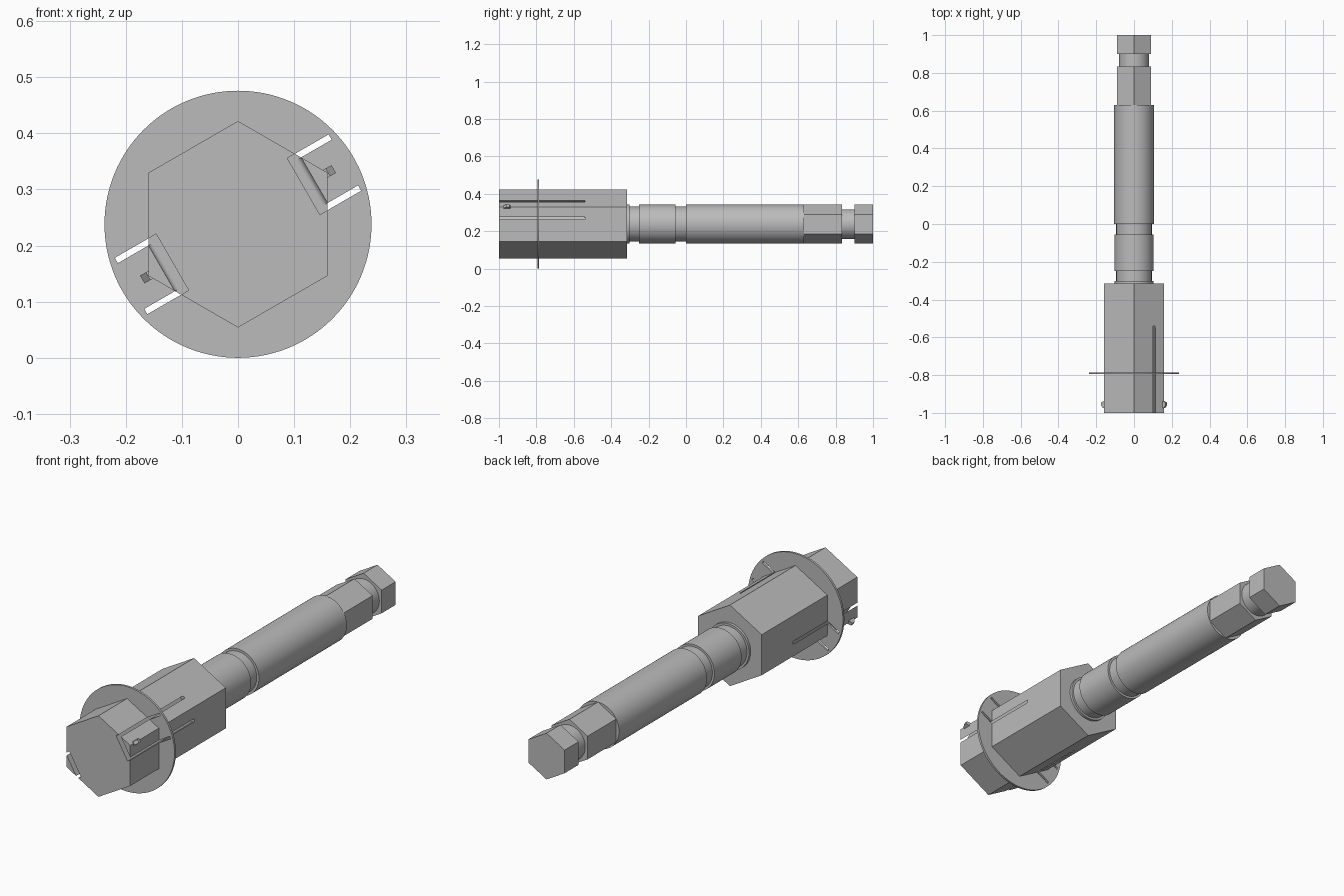
import bpy, bmesh
from math import pi, sin, cos, radians
from mathutils import Matrix

if "Cube" in bpy.data.objects:
    bpy.data.objects.remove(bpy.data.objects["Cube"], do_unlink=True)

AXIS_Z = 0.238

grey = bpy.data.materials.new("plain_grey")
grey.use_nodes = True
colour = (0.5, 0.5, 0.5, 1)
grey.diffuse_color = colour
grey.node_tree.nodes["Principled BSDF"].inputs["Base Color"].default_value = colour


def finish(name, bm, matrix):
    bmesh.ops.recalc_face_normals(bm, faces=bm.faces)
    bm.transform(matrix)
    mesh = bpy.data.meshes.new(name)
    bm.to_mesh(mesh)
    bm.free()
    mesh.materials.append(grey)
    obj = bpy.data.objects.new(name, mesh)
    bpy.context.collection.objects.link(obj)
    return obj


def activate(obj):
    bpy.ops.object.select_all(action="DESELECT")
    obj.select_set(True)
    bpy.context.view_layer.objects.active = obj


def turned(name, profile, sides):
    """Closed solid around the long axis from (radius, y) points."""
    bm = bmesh.new()
    rings = []
    for r, y in profile:
        angles = [pi / 2 + 2 * pi * i / sides for i in range(sides)]
        rings.append([bm.verts.new((r * cos(a), y, r * sin(a))) for a in angles])
    for a, b in zip(rings, rings[1:]):
        for i in range(sides):
            j = (i + 1) % sides
            bm.faces.new((a[i], a[j], b[j], b[i]))
    bm.faces.new(rings[0])
    bm.faces.new(rings[-1])
    return finish(name, bm, Matrix.Translation((0, 0, AXIS_Z)))


def plate(name, outline, t0, t1, angle):
    """Outline in (radial, y), extruded sideways, turned to a hexagon corner."""
    bm = bmesh.new()
    low, high = ([bm.verts.new((u, y, t)) for u, y in outline] for t in (t0, t1))
    bm.faces.new(low)
    bm.faces.new(high)
    for i in range(len(low)):
        j = (i + 1) % len(low)
        bm.faces.new((low[i], low[j], high[j], high[i]))
    place = Matrix.Translation((0, 0, AXIS_Z)) @ Matrix.Rotation(-radians(angle), 4, "Y")
    return finish(name, bm, place)


def cut(target, cutter):
    mod = target.modifiers.new("cut", "BOOLEAN")
    mod.operation = "DIFFERENCE"
    mod.solver = "EXACT"
    mod.object = cutter
    activate(target)
    bpy.ops.object.modifier_apply(modifier=mod.name)


# Hexagonal head and thin round flange
head = turned("hex_head", [(0.184, -1), (0.184, -0.315)], 6)
flange = turned("flange_disc", [(0.238, -0.795), (0.238, -0.785)], 128)

# Turned shaft with collar, grooves and end neck
shaft = turned("shaft", [
    (0.104, -0.32), (0.104, -0.303), (0.094, -0.303), (0.094, -0.25),
    (0.104, -0.25), (0.104, -0.055), (0.094, -0.055), (0.094, 0),
    (0.105, 0), (0.105, 0.63), (0.079, 0.63), (0.079, 0.91)], 96)
turned("shaft_hex", [(0.105, 0.63), (0.105, 0.835)], 6)
turned("end_hex", [(0.105, 0.9), (0.105, 1)], 6)

# Snap fingers freed by a gap and two side slots at opposite corners
FRONT, ROOT, INNER, OUTER, SLOT_IN, SLOT_OUT = -1.05, -0.54, 0.135, 0.157, 0.047, 0.058
fillet = 0.01
arc = [(OUTER - fillet + fillet * cos(a), ROOT - fillet + fillet * sin(a))
       for a in (i * pi / 12 for i in range(7))]
gap = [(INNER, FRONT), (OUTER, FRONT)] + arc + [(INNER, ROOT)]
slot = [(INNER, FRONT), (0.22, FRONT), (0.22, ROOT), (INNER, ROOT)]
nub = [(0.172, -0.975), (0.185, -0.975), (0.197, -0.96), (0.197, -0.945), (0.172, -0.935)]

for side, angle in (("left", 30), ("right", 210)):
    cutters = [plate("gap_cutter", gap, -0.052, 0.052, angle),
               plate("slot_cutter", slot, SLOT_IN, SLOT_OUT, angle),
               plate("slot_cutter", slot, -SLOT_OUT, -SLOT_IN, angle)]
    for cutter in cutters:
        cutter.hide_render = True
        cut(head, cutter)
        cut(flange, cutter)
        bpy.data.objects.remove(cutter, do_unlink=True)
    # Small catch on the finger tip
    plate(side + "_catch", nub, -0.008, 0.008, angle)

# Smooth the round parts, keeping their edges sharp
for obj in (shaft, flange, head):
    activate(obj)
    bpy.ops.object.shade_smooth_by_angle(angle=radians(25))
